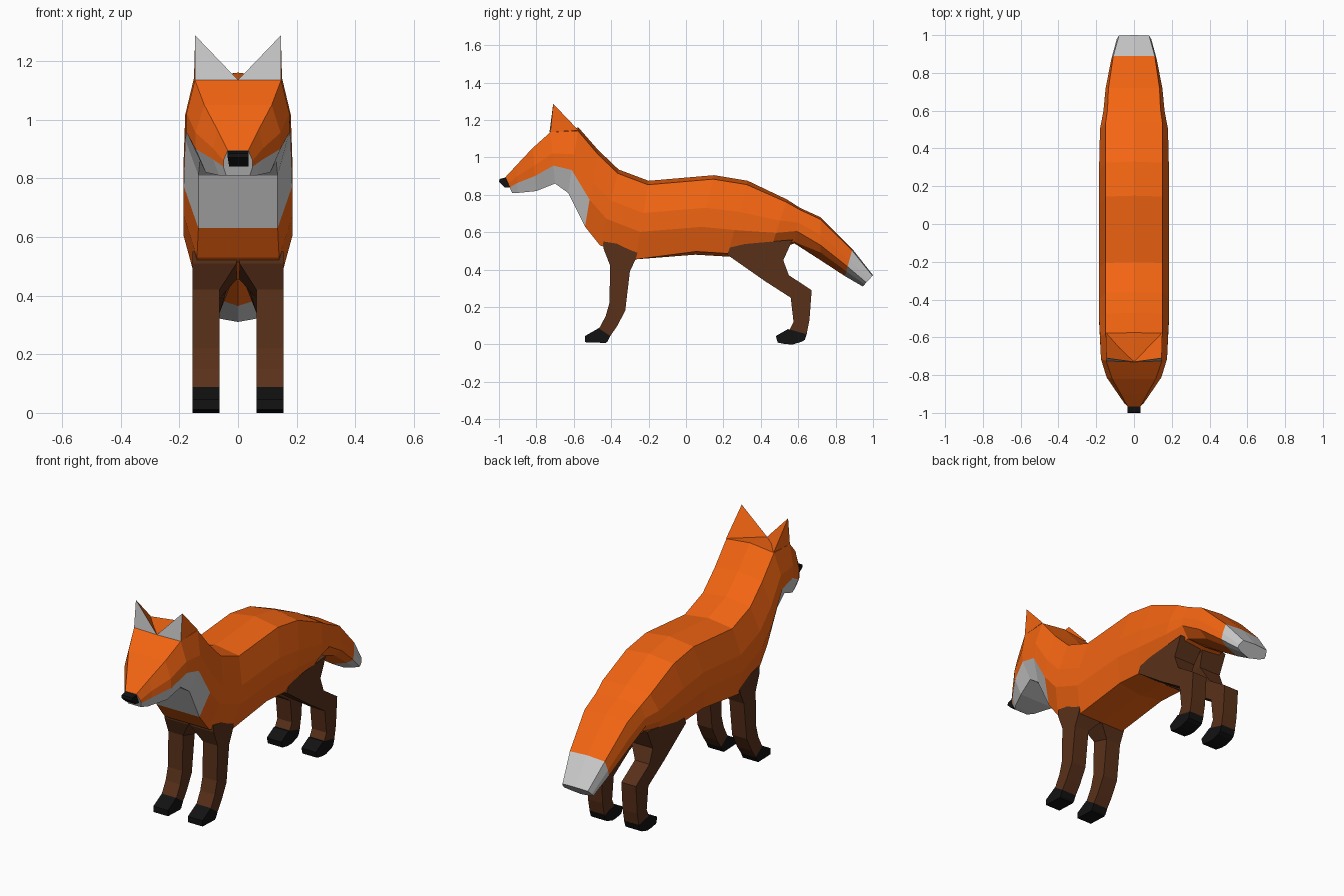
import bpy, bmesh

def material(name, rgb):
    m = bpy.data.materials.new(name)
    m.diffuse_color = (*rgb, 1)
    return m

ORANGE = material("orange_fur", (0.9, 0.13, 0.006))
WHITE = material("white_fur", (0.65, 0.65, 0.65))
BROWN = material("brown_fur", (0.1, 0.03, 0.01))
BLACK = material("black", (0.006, 0.006, 0.006))

def make(name, verts, faces, mats, mat_index=None):
    me = bpy.data.meshes.new(name)
    me.from_pydata(verts, [], faces)
    for m in mats:
        me.materials.append(m)
    if mat_index:
        for p, i in zip(me.polygons, mat_index):
            p.material_index = i
    bm = bmesh.new()
    bm.from_mesh(me)
    bmesh.ops.recalc_face_normals(bm, faces=bm.faces)
    bm.to_mesh(me)
    bm.free()
    ob = bpy.data.objects.new(name, me)
    bpy.context.collection.objects.link(ob)
    return ob

def mirror(ob):
    ob.modifiers.new("Mirror", 'MIRROR').use_mirror_merge = False
    return ob

def limb(name, pairs, outer, mat):
    """Side-profile strip of (front yz, back yz, inner x), thick up to outer x."""
    v, f = [], []
    for (fy, fz), (by, bz), inner in pairs:
        v += [(inner, fy, fz), (outer, fy, fz), (outer, by, bz), (inner, by, bz)]
    for i in range(len(pairs) - 1):
        a = i * 4
        f += [(a + k, a + (k + 1) % 4, a + 4 + (k + 1) % 4, a + 4 + k) for k in range(4)]
    f += [(3, 2, 1, 0), tuple(range(len(v) - 4, len(v)))]
    return make(name, v, f, [mat])

# Head, body and tail: top yz, bottom yz, half widths at top, middle, bottom
sections = [
    (-0.965, 0.895, -0.93, 0.81, 0.035, 0.05, 0.04),
    (-0.90, 0.965, -0.90, 0.81, 0.07, 0.085, 0.065),
    (-0.82, 1.05, -0.80, 0.82, 0.115, 0.145, 0.11),
    (-0.725, 1.135, -0.70, 0.86, 0.147, 0.175, 0.13),
    (-0.575, 1.16, -0.63, 0.81, 0.15, 0.18, 0.135),
    (-0.47, 1.04, -0.54, 0.63, 0.15, 0.185, 0.135),
    (-0.36, 0.935, -0.46, 0.53, 0.15, 0.185, 0.14),
    (-0.20, 0.875, -0.27, 0.455, 0.15, 0.185, 0.145),
    (0.15, 0.905, 0.05, 0.48, 0.15, 0.185, 0.145),
    (0.33, 0.875, 0.22, 0.47, 0.15, 0.185, 0.145),
    (0.54, 0.775, 0.45, 0.50, 0.15, 0.18, 0.135),
    (0.61, 0.73, 0.58, 0.54, 0.14, 0.162, 0.115),
    (0.72, 0.68, 0.72, 0.45, 0.135, 0.15, 0.105),
    (0.89, 0.51, 0.85, 0.365, 0.11, 0.12, 0.085),
    (1.0, 0.37, 0.945, 0.31, 0.08, 0.092, 0.06),
]
verts, faces, mats = [], [], []
for s, (yt, zt, yb, zb, wt, wm, wb) in enumerate(sections):
    drop = 0.0 if s < 4 else 0.05
    lift = 1.0 if s < 8 else (0.96 if s < 12 else 0.82)
    half = [(0, 0), (wt, drop), (wm, 0.41), (wm, 0.65), (wb, lift), (0, 1)]
    ring = half + [(-x, t) for x, t in half[4:0:-1]]
    verts += [(x, yt + (yb - yt) * t, zt + (zb - zt) * t) for x, t in ring]
n = 10
for s in range(len(sections) - 1):
    for k in range(n):
        a, b = s * n + k, s * n + (k + 1) % n
        faces.append((a, b, b + n, a + n))
        mats.append(int(s >= 13 or (s < 5 and 3 <= k <= 6)))
faces += [tuple(range(n)), tuple(range(len(verts) - n, len(verts)))]
mats += [1, 1]
make("body", verts, faces, [ORANGE, WHITE], mats)

# Ears with pale front faces
ear = make("ears", [(0.147, -0.725, 1.135), (0, -0.73, 1.135), (0.15, -0.575, 1.145), (0.146, -0.71, 1.287)],
           [(0, 1, 3), (1, 2, 3), (2, 0, 3), (0, 2, 1)], [ORANGE, WHITE], [1, 0, 0, 0])
mirror(ear)

# Nose
limb("nose", [((-0.997, 0.885), (-0.945, 0.897), -0.035),
              ((-1.0, 0.87), (-0.94, 0.87), -0.035),
              ((-0.97, 0.84), (-0.93, 0.84), -0.03)], 0.035, BLACK)

# Front legs and paws
IN, OUT = 0.063, 0.155
mirror(limb("front_legs", [
    ((-0.44, 0.55), (-0.25, 0.52), 0.0), ((-0.44, 0.51), (-0.27, 0.455), 0.005),
    ((-0.405, 0.42), (-0.30, 0.39), IN), ((-0.41, 0.22), (-0.325, 0.18), IN),
    ((-0.43, 0.15), (-0.37, 0.095), IN), ((-0.465, 0.085), (-0.405, 0.045), IN)], OUT, BROWN))
mirror(limb("front_paws", [
    ((-0.465, 0.088), (-0.405, 0.045), IN), ((-0.54, 0.045), (-0.42, 0.015), IN),
    ((-0.54, 0.012), (-0.43, 0.008), IN)], OUT, BLACK))

# Hind legs and paws
mirror(limb("hind_legs", [
    ((0.24, 0.53), (0.57, 0.56), 0.0), ((0.22, 0.48), (0.52, 0.45), 0.02),
    ((0.42, 0.34), (0.55, 0.37), IN), ((0.56, 0.25), (0.672, 0.29), IN),
    ((0.575, 0.12), (0.66, 0.13), IN), ((0.555, 0.08), (0.645, 0.055), IN)], OUT, BROWN))
mirror(limb("hind_paws", [
    ((0.545, 0.082), (0.647, 0.06), IN), ((0.48, 0.045), (0.635, 0.025), IN),
    ((0.49, 0.01), (0.62, 0.015), IN), ((0.53, 0.002), (0.57, 0.0), IN)], OUT, BLACK))
